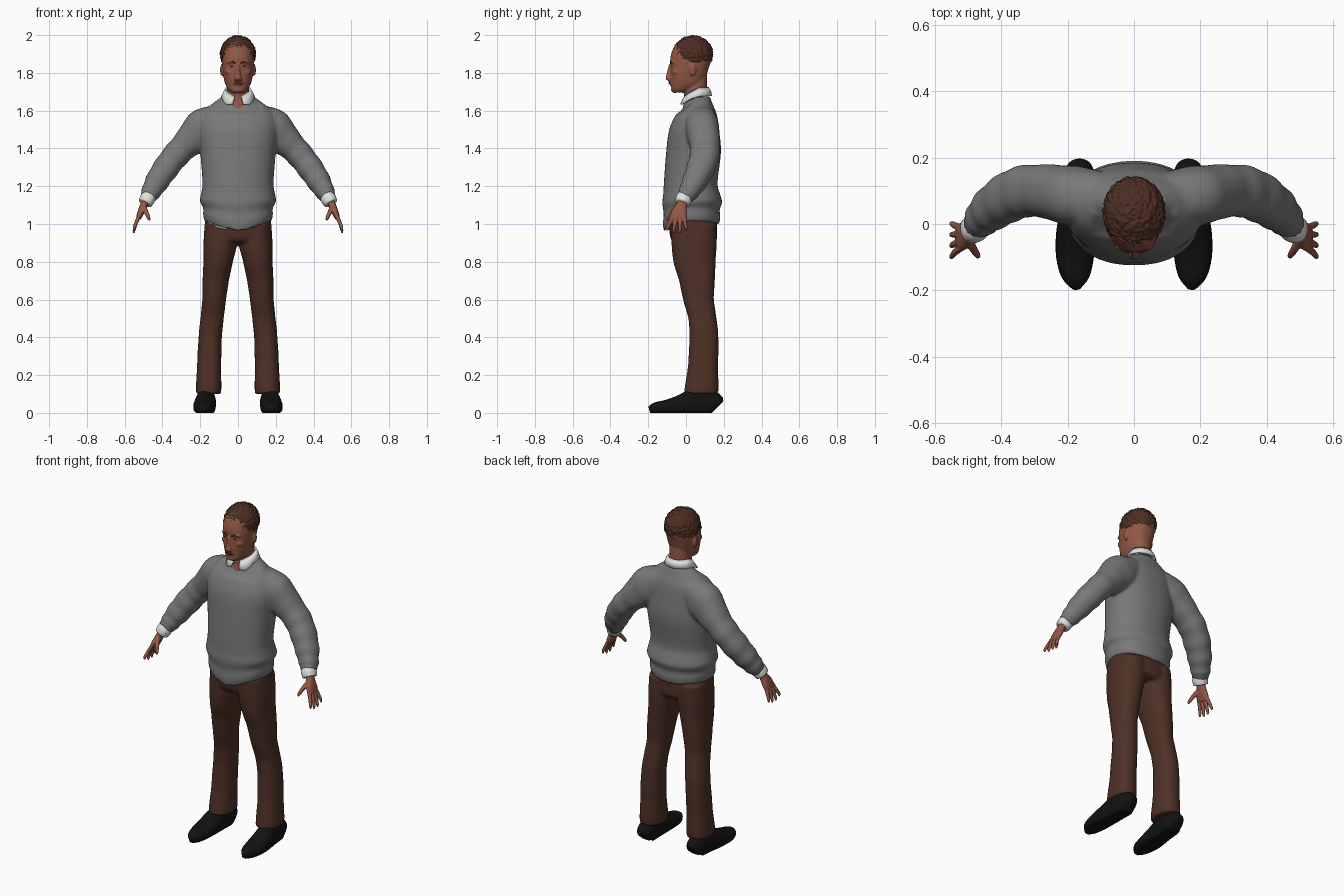
import bpy, bmesh, math
from mathutils import Vector, Matrix, noise

cube = bpy.data.objects.get("Cube")
if cube:
    bpy.data.objects.remove(cube, do_unlink=True)


def material(name, rgb):
    m = bpy.data.materials.new(name)
    m.use_nodes = True
    m.diffuse_color = (*rgb, 1)
    bsdf = m.node_tree.nodes["Principled BSDF"]
    bsdf.inputs["Base Color"].default_value = (*rgb, 1)
    bsdf.inputs["Roughness"].default_value = 0.8
    return m


GREY = material("grey wool", (0.19, 0.19, 0.19))
BROWN = material("brown trousers", (0.075, 0.03, 0.019))
SKIN = material("skin", (0.29, 0.098, 0.06))
LIP = material("lips", (0.2, 0.06, 0.045))
HAIR = material("dark brown hair", (0.075, 0.028, 0.017))
WHITE = material("white shirt", (0.75, 0.75, 0.73))
BLACK = material("black leather", (0.006, 0.006, 0.006))


def smooth_rows(rows, steps):
    """Catmull-Rom interpolation of section rows."""
    r = [Vector(v) for v in rows]
    r = [2 * r[0] - r[1]] + r + [2 * r[-1] - r[-2]]
    out = []
    for i in range(1, len(r) - 2):
        a, b, c, d = r[i - 1:i + 3]
        for k in range(steps):
            t = k / steps
            out.append(0.5 * (2 * b + (c - a) * t + (2 * a - 5 * b + 4 * c - d) * t * t
                              + (3 * b - a - 3 * c + d) * t ** 3))
    return out + [r[-2]]


def loft(bm, rows, side=1, flat=False, ref=(0, 1, 0), n=24, steps=4, wrinkle=0):
    """Skin rounded sections (x, y, z, half width, half depth) along a path."""
    rows = smooth_rows(rows, steps)
    rings = []
    for i, row in enumerate(rows):
        lo, hi = rows[max(i - 1, 0)], rows[min(i + 1, len(rows) - 1)]
        t = Vector((0, 0, 1)) if flat else Vector((hi - lo)[:3]).normalized()
        v = Vector(ref)
        v = (v - v.dot(t) * t).normalized()
        u = v.cross(t)
        w = 1 + wrinkle * math.sin(i * 1.5) * i / len(rows)
        ring = []
        for k in range(n):
            ang = math.tau * k / n
            c, s = math.cos(ang), math.sin(ang)
            p = (Vector(row[:3]) + u * row[3] * w * math.copysign(abs(c) ** 0.9, c)
                 + v * row[4] * w * math.copysign(abs(s) ** 0.9, s))
            ring.append(bm.verts.new((p.x * side, p.y, p.z)))
        rings.append(ring)
    for a, b in zip(rings, rings[1:]):
        for k in range(n):
            bm.faces.new((a[k], a[(k + 1) % n], b[(k + 1) % n], b[k]))
    bm.faces.new(rings[0])
    bm.faces.new(rings[-1])


def blob(bm, centre, radii, level=3):
    m = Matrix.Translation(centre) @ Matrix.Diagonal((*radii, 1))
    return bmesh.ops.create_icosphere(bm, subdivisions=level, radius=1, matrix=m)["verts"]


def finish(name, bm, mat, voxel=0, relax=3):
    bmesh.ops.recalc_face_normals(bm, faces=bm.faces)
    for f in bm.faces:
        f.smooth = True
    me = bpy.data.meshes.new(name)
    bm.to_mesh(me)
    bm.free()
    me.materials.append(mat)
    ob = bpy.data.objects.new(name, me)
    bpy.context.collection.objects.link(ob)
    if voxel:
        rm = ob.modifiers.new("Blend", "REMESH")
        rm.mode, rm.voxel_size, rm.use_smooth_shade = "VOXEL", voxel, True
        sm = ob.modifiers.new("Relax", "SMOOTH")
        sm.factor, sm.iterations = 0.5, relax
    return ob


def strip(name, columns, mat, thickness):
    bm = bmesh.new()
    cols = [[bm.verts.new(p) for p in c] for c in columns]
    for a, b in zip(cols, cols[1:]):
        for k in range(len(a) - 1):
            bm.faces.new((a[k], a[k + 1], b[k + 1], b[k]))
    ob = finish(name, bm, mat)
    so = ob.modifiers.new("Cloth", "SOLIDIFY")
    so.thickness, so.offset = thickness, 0


SIDES = {"left": 1, "right": -1}

# Sweater: body and sleeves blended together
bm = bmesh.new()
loft(bm, [(0, .03, 1.015, .178, .145), (0, .03, 1.05, .185, .152), (0, .03, 1.085, .184, .148),
          (0, .033, 1.12, .202, .158), (0, .03, 1.16, .196, .15), (0, .025, 1.22, .188, .142),
          (0, .04, 1.38, .2, .145), (0, .043, 1.5, .21, .132), (0, .055, 1.58, .195, .108),
          (0, .06, 1.63, .145, .083), (0, .06, 1.675, .085, .066)], flat=True, n=48)
for side in SIDES.values():
    loft(bm, [(.09, .075, 1.565, .075, .08), (.18, .085, 1.505, .108, .09),
              (.275, .1, 1.42, .077, .08), (.345, .095, 1.345, .07, .078),
              (.41, .06, 1.255, .066, .07), (.455, .02, 1.18, .054, .056),
              (.476, -.008, 1.14, .042, .044)], side, wrinkle=.06, steps=5)
for v in bm.verts:
    x, y, z = v.co
    if abs(x) < .22 and z < 1.14:      # hem dips at front and a little behind
        drop = max(0, 1 - abs(x) / .17) * (.065 if y < 0 else .02)
        v.co.z -= drop * min(1, (1.14 - z) / .11)
    if z > 1.58 and abs(x) < .12:      # neckline dips at the front
        v.co.z -= .5 * max(0, .06 - y) * min(1, (z - 1.58) / .08)
finish("sweater", bm, GREY, .009, 4)

# Trousers: hips and legs blended together
bm = bmesh.new()
loft(bm, [(0, .035, 1.06, .17, .125), (0, .037, .98, .178, .127), (0, .042, .92, .178, .122),
          (0, .045, .9, .15, .1)], flat=True, n=40)
for side in SIDES.values():
    loft(bm, [(.09, .042, 1.0, .086, .12), (.093, .043, .9, .09, .12), (.105, .045, .8, .078, .112),
              (.118, .058, .7, .07, .095), (.126, .066, .6, .063, .082), (.137, .087, .5, .062, .075),
              (.147, .095, .4, .062, .077), (.153, .09, .25, .064, .08),
              (.156, .08, .1, .068, .092)], side, flat=True, wrinkle=.012)
finish("trousers", bm, BROWN, .009, 3)

# Shoes, cuffs and hands on both sides
for label, side in SIDES.items():
    bm = bmesh.new()
    shoe = [(.165, .165, .035, .07), (.165, .14, .048, .115), (.17, .05, .052, .13),
            (.176, -.03, .059, .095), (.178, -.1, .057, .07), (.176, -.16, .042, .056),
            (.174, -.193, .014, .035)]
    loft(bm, [(x, y, h * .4, a, h * .6) for x, y, a, h in shoe], side, ref=(0, 0, 1))
    for v in bm.verts:
        v.co.z = max(v.co.z, 0)
    finish(label + "_shoe", bm, BLACK)

    bm = bmesh.new()
    loft(bm, [(.47, -.004, 1.15, .037, .039), (.48, -.012, 1.132, .041, .043),
              (.492, -.02, 1.11, .037, .04)], side)
    finish(label + "_cuff", bm, WHITE)

    bm = bmesh.new()
    loft(bm, [(.48, -.012, 1.14, .02, .026), (.498, -.024, 1.1, .02, .028),
              (.515, -.036, 1.06, .018, .042), (.527, -.042, 1.03, .013, .042)], side)
    for k in range(4):                 # fanned fingers
        y, tip = -.073 + .021 * k, -.098 + .033 * k
        end = .957 if k in (1, 2) else .97
        loft(bm, [(.522, y, 1.045, .01, .01), (.54, (y + tip) / 2, 1.005, .01, .01),
                  (.55, tip, end + .01, .008, .008), (.551, tip, end - .006, .004, .004)],
             side, n=10)
    loft(bm, [(.5, -.045, 1.09, .014, .014), (.485, -.075, 1.06, .012, .012),
              (.472, -.095, 1.03, .009, .009), (.47, -.1, 1.018, .004, .004)],
         side, ref=(1, 0, 0), n=10)
    finish(label + "_hand", bm, SKIN, .0035, 2)

# Head and neck with nose, brow and ears
bm = bmesh.new()
loft(bm, [(0, .055, 1.6, .075, .075), (0, .052, 1.67, .06, .062), (0, .045, 1.8, .058, .065)],
     flat=True)
loft(bm, [(0, -.04, 1.695, .03, .03), (0, -.022, 1.71, .05, .055), (0, .003, 1.74, .067, .082),
          (0, .012, 1.78, .077, .094), (0, .02, 1.83, .083, .102), (0, .027, 1.88, .085, .11),
          (0, .033, 1.93, .08, .1), (0, .035, 1.97, .05, .07)], flat=True, n=32)
loft(bm, [(0, -.077, 1.845, .009, .014), (0, -.084, 1.8, .012, .018),
          (0, -.087, 1.77, .02, .021), (0, -.08, 1.757, .016, .012)], flat=True, n=12)
blob(bm, (0, -.07, 1.748), (.03, .021, .018))
blob(bm, (0, -.058, 1.71), (.028, .022, .016))
for side in SIDES.values():
    blob(bm, (side * .033, -.066, 1.856), (.028, .016, .008))
    blob(bm, (side * .046, -.05, 1.805), (.022, .022, .018))
    blob(bm, (side * .085, .035, 1.815), (.01, .018, .032))
finish("head", bm, SKIN, .005, 2)

# Facial details
bm = bmesh.new()
blob(bm, (0, -.086, 1.754), (.023, .008, .004))
blob(bm, (0, -.085, 1.745), (.02, .009, .004))
finish("lips", bm, LIP)
for label, side in SIDES.items():
    bm = bmesh.new()
    blob(bm, (side * .033, -.07, 1.836), (.014, .007, .005), 2)
    finish(label + "_eye", bm, WHITE)
    bm = bmesh.new()
    blob(bm, (side * .032, -.075, 1.836), (.006, .004, .005), 2)
    finish(label + "_iris", bm, BLACK)
    bm = bmesh.new()
    loft(bm, [(side * .014, -.082, 1.85, .004, .004), (side * .033, -.08, 1.859, .005, .004),
              (side * .054, -.066, 1.853, .003, .003)], n=8)
    finish(label + "_eyebrow", bm, HAIR)

# Short curly hair, tucked in below the hairline
bm = bmesh.new()
centre = Vector((0, .036, 1.9))
for v in blob(bm, centre, (.093, .106, .097), 6):
    d = v.co - centre
    line = max(1.8, 1.905 - .75 * max(0, v.co.y + .06))
    if v.co.z < line:
        v.co = centre + d * max(.7, 1 - (line - v.co.z) * 25)
    else:
        v.co += d.normalized() * .007 * noise.noise(v.co * 85)
finish("hair", bm, HAIR)

# Shirt collar, open in front with two points
columns = []
for i in range(41):
    s = i / 20 - 1                     # -1 and 1 are the front ends
    ang = s * (math.pi - .28)
    f = max(0, abs(s) - .45) / .55     # 0 behind, 1 at the front ends
    point = max(0, 1 - abs(abs(s) - .9) / .22)
    sx, cy = math.sin(ang), math.cos(ang)
    top = 1.722 - .045 * f
    columns.append([(sx * .064, .055 + cy * .064, top - .04), (sx * .066, .055 + cy * .066, top),
                    (sx * .077, .055 + cy * .076, top - .02),
                    (sx * .088 * (1 + .25 * point), .055 + cy * (.08 + .012 * point),
                     top - .045 + .012 * f - .018 * point)])
strip("shirt_collar", columns, WHITE, .005)

# Sliver of shirt showing below the sweater on one side
columns = []
for i in range(13):
    x = -.16 + .1 * i / 12
    y = .037 - .134 * math.sqrt(1 - (x / .184) ** 2)
    hem = 1.012 - .065 * (1 + x / .17)
    columns.append([(x, y, 1.04), (x, y - .004, hem - .008 * math.sin(math.pi * i / 12))])
strip("shirt_tail", columns, WHITE, .006)
